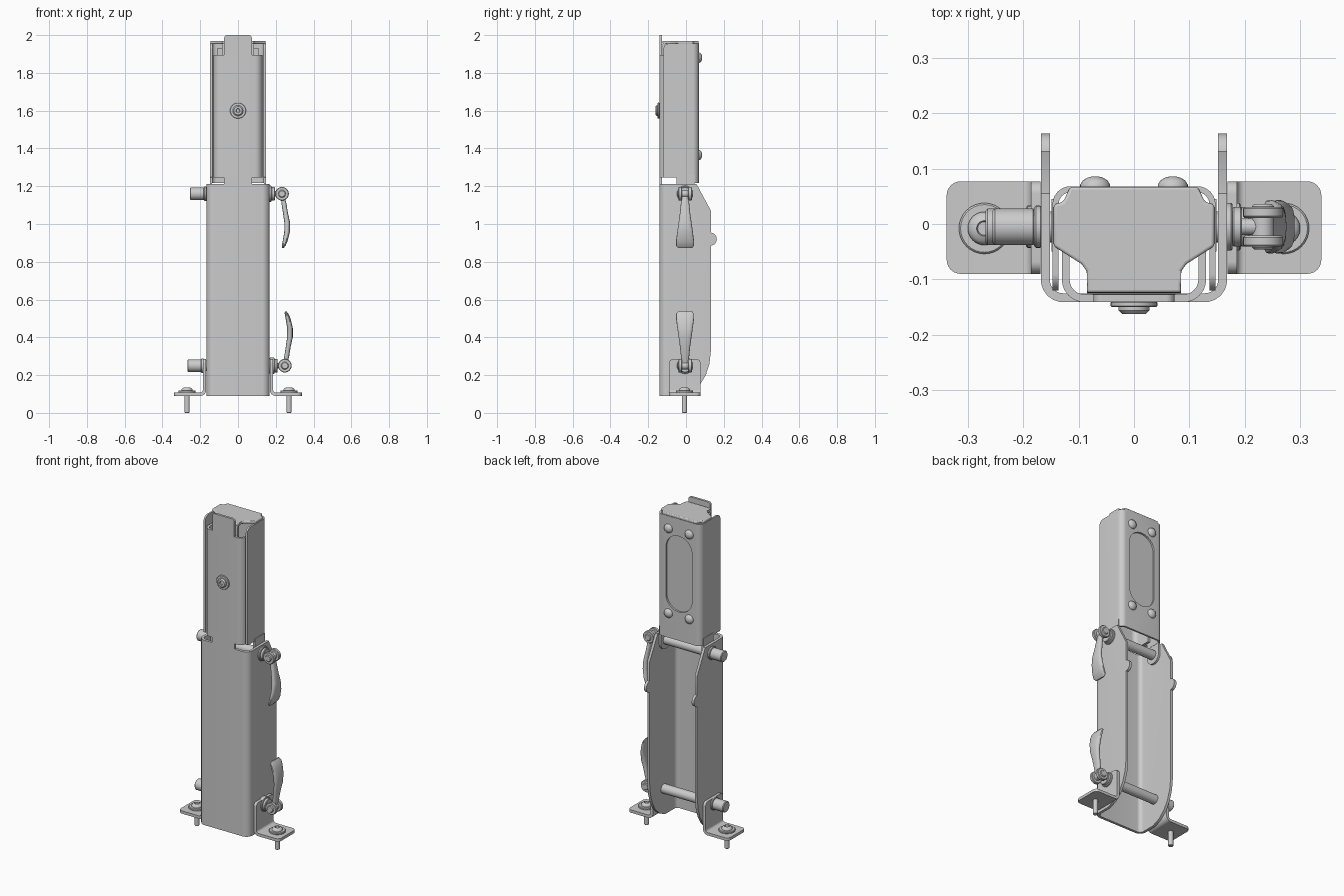
import bpy, bmesh, math
from mathutils import Vector

if "Cube" in bpy.data.objects:
    bpy.data.objects.remove(bpy.data.objects["Cube"])


def finish(name, bm, bevel=0.0):
    bmesh.ops.recalc_face_normals(bm, faces=bm.faces)
    me = bpy.data.meshes.new(name)
    bm.to_mesh(me)
    bm.free()
    ob = bpy.data.objects.new(name, me)
    bpy.context.collection.objects.link(ob)
    if bevel:
        m = ob.modifiers.new("bevel", 'BEVEL')
        m.width, m.segments, m.limit_method = bevel, 3, 'ANGLE'
    smooth(ob)
    return ob


def smooth(ob):
    bpy.ops.object.select_all(action='DESELECT')
    ob.select_set(True)
    bpy.context.view_layer.objects.active = ob
    bpy.ops.object.shade_smooth_by_angle(angle=math.radians(35))


def rounded(pts, radii, n=6):
    """Polygon with its corners rounded by quadratic arcs."""
    if not isinstance(radii, (list, tuple)):
        radii = [radii] * len(pts)
    out = []
    for i, r in enumerate(radii):
        p = Vector(pts[i])
        if r <= 0:
            out.append(p)
            continue
        d1 = (Vector(pts[i - 1]) - p).normalized()
        d2 = (Vector(pts[(i + 1) % len(pts)]) - p).normalized()
        half = d1.angle(d2) / 2
        c = p + (d1 + d2).normalized() * r / math.sin(half)
        a, b = p + d1 * r / math.tan(half) - c, p + d2 * r / math.tan(half) - c
        for k in range(n + 1):
            t = k / n
            out.append(c + (a * (1 - t) + b * t).normalized() * r)
    return out


def prism(name, pts, axis, lo, hi, bevel=0.0):
    """Extrude a 2D outline along an axis."""
    put = {'X': lambda p, w: (w, p[0], p[1]), 'Y': lambda p, w: (p[0], w, p[1]),
           'Z': lambda p, w: (p[0], p[1], w)}[axis]
    bm = bmesh.new()
    a = [bm.verts.new(put(p, lo)) for p in pts]
    b = [bm.verts.new(put(p, hi)) for p in pts]
    bm.faces.new(a)
    bm.faces.new(b)
    for i in range(len(pts)):
        j = (i + 1) % len(pts)
        bm.faces.new((a[i], a[j], b[j], b[i]))
    return finish(name, bm, bevel)


def rect(u0, u1, v0, v1):
    return [(u0, v0), (u1, v0), (u1, v1), (u0, v1)]


def lathe(name, prof, origin, axis, n=32):
    """Solid of revolution: prof is (radius, distance along axis)."""
    q = Vector(axis).to_track_quat('Z', 'Y')
    bm = bmesh.new()
    rings = []
    for r, h in prof:
        rings.append([bm.verts.new(Vector(origin) + q @ Vector((
            r * math.cos(2 * math.pi * k / n), r * math.sin(2 * math.pi * k / n), h)))
            for k in range(n)])
    skin(bm, rings)
    return finish(name, bm)


def skin(bm, rings):
    n = len(rings[0])
    for a, b in zip(rings, rings[1:]):
        for k in range(n):
            bm.faces.new((a[k], a[(k + 1) % n], b[(k + 1) % n], b[k]))
    bm.faces.new(rings[0])
    bm.faces.new(rings[-1])


def cyl(name, r, h0, h1, origin, axis, c=0.004):
    return lathe(name, [(r - c, h0), (r, h0 + c), (r, h1 - c), (r - c, h1)], origin, axis)


def boolean(ob, cutter, op):
    m = ob.modifiers.new("cut", 'BOOLEAN')
    m.operation, m.object, m.solver = op, cutter, 'EXACT'
    bpy.context.view_layer.objects.active = ob
    bpy.ops.object.modifier_apply(modifier=m.name)
    bpy.data.objects.remove(cutter)
    smooth(ob)


def u_section(w, web, end, t, r):
    s = t if end > web else -t
    pts = [(-w, end), (-w, web), (w, web), (w, end), (w - t, end),
           (w - t, web + s), (t - w, web + s), (t - w, end)]
    return rounded(pts, [0, r, r, 0, 0, r - t, r - t, 0])


# Lower channel: U section trimmed by its side outline
channel = prism("lower_channel", u_section(.168, -.141, .18, .016, .04), 'Z', .05, 1.25)
bump = [(.132 + .031 * math.sin(a), .92 - .034 * math.cos(a))
        for a in [math.pi * k / 10 for k in range(11)]]
side = [(-.2, .09), (-.02, .09), (.03, .11), (.075, .15), (.105, .2), (.124, .26), (.132, .33)]
side += bump + [(.132, 1.07), (.055, 1.213), (-.2, 1.213)]
boolean(channel, prism("channel_trim", side, 'X', -.3, .3), 'INTERSECT')

# Front plate of the upper part, with neck and top tab
prism("upper_front_channel", u_section(.13, -.141, -.02, .014, .04), 'Z', 1.245, 1.895)
prism("front_neck", rect(-.075, .075, 1.2, 1.26), 'Y', -.141, -.126)
prism("top_tab", rounded(rect(-.073, .073, 1.88, 2.0), [0, 0, .015, .015]), 'Y', -.141, -.127)

# Rear shell of the upper part with its long slot
shell = prism("upper_rear_shell", u_section(.147, .068, -.13, .011, .032), 'Z', 1.2, 1.98)
outline = rounded([(-.12, 1.245), (-.05, 1.245), (-.05, 1.216), (.1, 1.216), (.1, 1.955),
                   (-.12, 1.955)], [.01, 0, 0, 0, 0, .03])
boolean(shell, prism("shell_trim", outline, 'X', -.3, .3), 'INTERSECT')
slot = rounded(rect(-.088, .088, 1.39, 1.85), .087, 12)
boolean(shell, prism("slot_cutter", slot, 'Y', .03, .1), 'DIFFERENCE')
prism("slot_backing_plate", rect(-.11, .11, 1.26, 1.93), 'Y', .044, .056)

# Lid with its bent front lip
lid = [(-.115, .067), (-.128, .04), (-.145, .035), (-.145, -.04), (-.095, -.072), (-.085, -.085),
       (-.085, -.124)]
lid += [(-x, y) for x, y in reversed(lid)]
prism("lid", lid, 'Z', 1.953, 1.97, .005)
lip = rounded([(-.125, 1.87), (-.125, 1.97), (-.085, 1.97), (-.085, 1.957), (-.112, 1.957),
               (-.112, 1.87)], [0, .025, 0, 0, .012, 0])
prism("lid_front_lip", lip, 'X', -.085, .085)

# Rivets
dome = [(.027, 0), (.027, .004), (.022, .012), (.013, .017), (.004, .019)]
for x in (-.07, .07):
    for z in (1.365, 1.88):
        lathe("rear_rivet", dome, (x, .067, z), (0, 1, 0))
cyl("front_washer", .042, 0, .010, (0, -.14, 1.6), (0, -1, 0), .002)
lathe("front_button", [(.028, .009), (.028, .016), (.022, .022), (.011, .022), (.009, .016)],
      (0, -.14, 1.6), (0, -1, 0))

# Hinge ears that hang on the upper pin
for s in (-1, 1):
    ear = rounded(rect(-.05, .045, 1.105, 1.26), [.045, .045, 0, 0])
    prism("hinge_ear", ear, 'X', s * .137, s * .149)


def lever(px, pz, d):
    """Curved cam handle lofted from rounded sections; d is up or down."""
    stations = [(.015, .004, .010, .018), (.05, .01, .013, .022), (.1, .018, .013, .027),
                (.15, .027, .015, .034), (.2, .027, .015, .041), (.25, .017, .013, .048),
                (.275, .009, .010, .048), (.288, .004, .004, .036)]
    bm = bmesh.new()
    rings = []
    for h, dx, tx, wy in stations:
        ring = []
        for k in range(20):
            a = 2 * math.pi * k / 20
            c, s = math.cos(a), math.sin(a)
            ring.append(bm.verts.new((px + dx + tx * math.copysign(abs(c) ** .8, c),
                                      -.005 + wy * math.copysign(abs(s) ** .7, s), pz + d * h)))
        rings.append(ring)
    skin(bm, rings)
    finish("lever_handle", bm)


# Cross pins with a nut end on one side and a cam lever on the other
for z, shift, d in ((1.16, 0, -1), (.25, .015, 1)):
    o, X = (shift, -.005, z), (1, 0, 0)
    cyl("cross_pin", .028, -.2 - shift, .17, o, X)
    if shift:
        nut_x = -.268
    else:
        nut_x = -.255
    cyl("pin_nut", .033, nut_x, -.178 - shift, (0, -.005, z), X)
    cyl("nut_collar", .038, -.18 - shift, -.166 - shift, (0, -.005, z), X, .003)
    cyl("lever_washer", .043, .152, .178, o, X, .003)
    cyl("lever_seat", .036, .177, .195, o, X, .003)
    cyl("lever_stud", .015, .19, .24, o, X)
    px = .233 + shift
    for y in (-.026, .026):
        cyl("lever_cheek", .036, -.01, .01, (px, -.005 + y, z), (0, 1, 0), .003)
    cyl("lever_barrel", .02, -.041, .041, (px, -.005, z), (0, 1, 0))
    lever(px, z, d)

# Foot brackets and floor bolts, mirrored left and right
for s in (-1, 1):
    prof = [(.169, .285), (.169, .09), (.30, .09), (.30, .107), (.186, .107), (.186, .285)]
    prof = rounded(prof, [0, .03, 0, 0, .014, 0])
    foot = prism("foot_bracket", [(s * x, z) for x, z in prof], 'Y', -.09, .077)
    tall = rounded(rect(-.09, .077, 0, .285), [0, 0, .022, .022])
    boolean(foot, prism("foot_trim", tall, 'X', -.5, .5), 'INTERSECT')
    plate = rounded(rect(.299, .338, -.09, .077), [0, .025, .025, 0])
    prism("foot_plate_end", [(s * x, y) for x, y in plate], 'Z', .09, .107)
    b, Z = (s * .27, -.008, 0), (0, 0, 1)
    cyl("bolt_shaft", .014, 0, .1, b, Z, .003)
    cyl("bolt_washer", .046, .105, .118, b, Z, .003)
    lathe("bolt_head", [(.03, .117), (.03, .122), (.024, .131), (.014, .135), (.012, .128)], b, Z)
